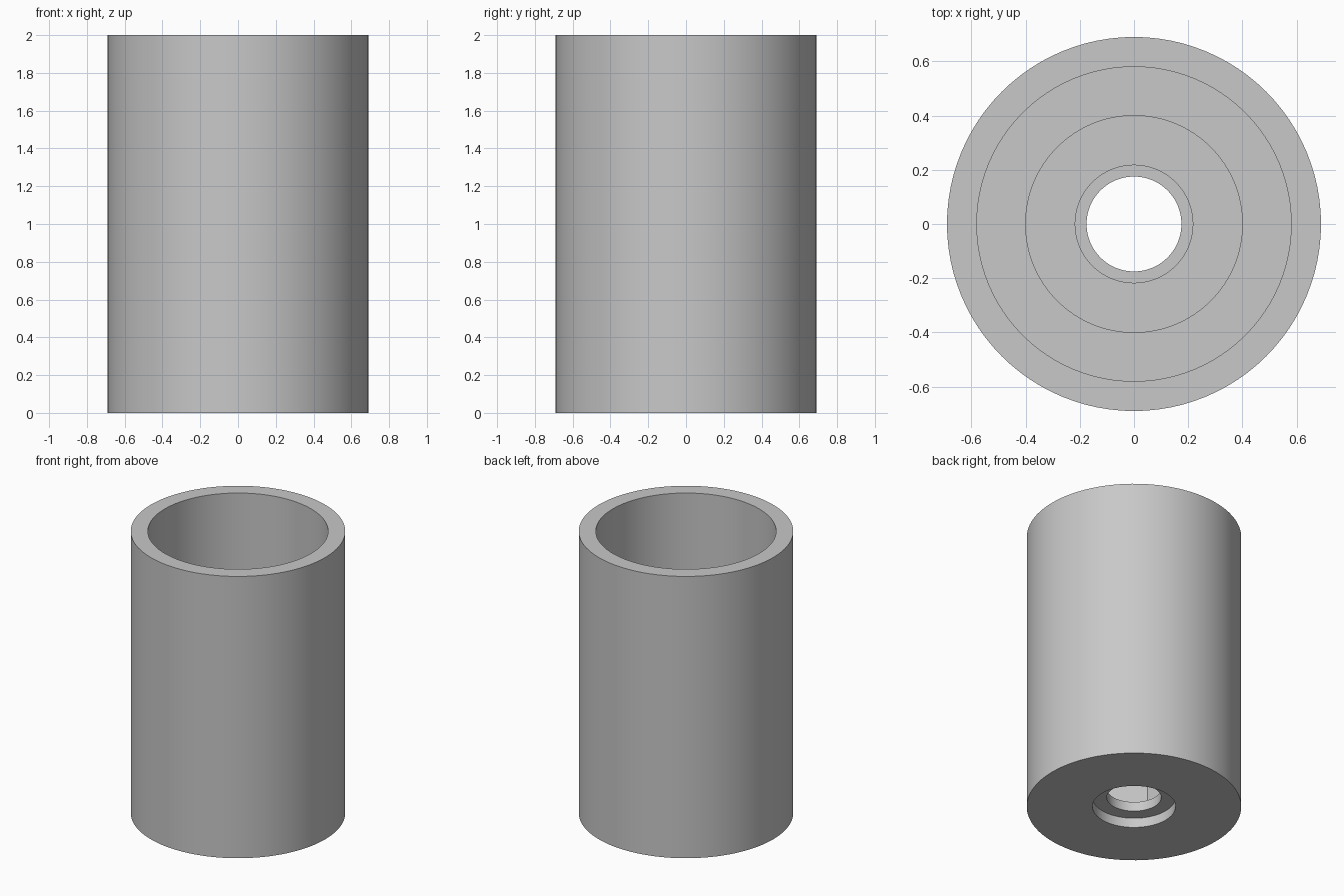
import bpy, bmesh, math

SEGMENTS = 96

cube = bpy.data.objects.get("Cube")
if cube:
    bpy.data.objects.remove(cube, do_unlink=True)

grey = bpy.data.materials.new("plain grey")
grey.use_nodes = True
colour = (0.58, 0.58, 0.58, 1)
grey.diffuse_color = colour
grey.node_tree.nodes["Principled BSDF"].inputs["Base Color"].default_value = colour


def ring(bm, radius, z, hexagonal=False):
    """Circle of vertices, or a hexagon whose flats lie at the given radius."""
    verts = []
    for i in range(SEGMENTS):
        angle = math.tau * i / SEGMENTS
        r = radius
        if hexagonal:
            sixth = math.tau / 6
            r /= math.cos((angle + sixth / 2) % sixth - sixth / 2)
        verts.append(bm.verts.new((r * math.cos(angle), r * math.sin(angle), z)))
    return verts


# Closed cross-section: radius, height, hexagonal pocket or round
profile = [
    (0.69, 0, False), (0.69, 2, False),            # outer wall
    (0.58, 2, False), (0.58, 0.8, False),          # main bore
    (0.40, 0.8, False), (0.40, 0.55, False),       # stepped seat
    (0.217, 0.55, False), (0.217, 0.36, False),    # neck
    (0.22, 0.36, True), (0.22, 0.135, True),       # hexagonal pocket
    (0.175, 0.135, False), (0.175, 0.068, False),  # through hole
    (0.267, 0.068, False), (0.267, 0, False),      # recess in the base
]

bm = bmesh.new()
rings = [ring(bm, *point) for point in profile]
for a, b in zip(rings, rings[1:] + rings[:1]):
    for i in range(SEGMENTS):
        j = (i + 1) % SEGMENTS
        bm.faces.new((a[i], a[j], b[j], b[i]))
bmesh.ops.recalc_face_normals(bm, faces=bm.faces)

mesh = bpy.data.meshes.new("stepped_sleeve")
bm.to_mesh(mesh)
bm.free()
mesh.materials.append(grey)
sleeve = bpy.data.objects.new("stepped_sleeve", mesh)
bpy.context.collection.objects.link(sleeve)

# Smooth walls with crisp rims
bpy.ops.object.select_all(action="DESELECT")
sleeve.select_set(True)
bpy.context.view_layer.objects.active = sleeve
bpy.ops.object.shade_smooth_by_angle(angle=math.radians(30))
